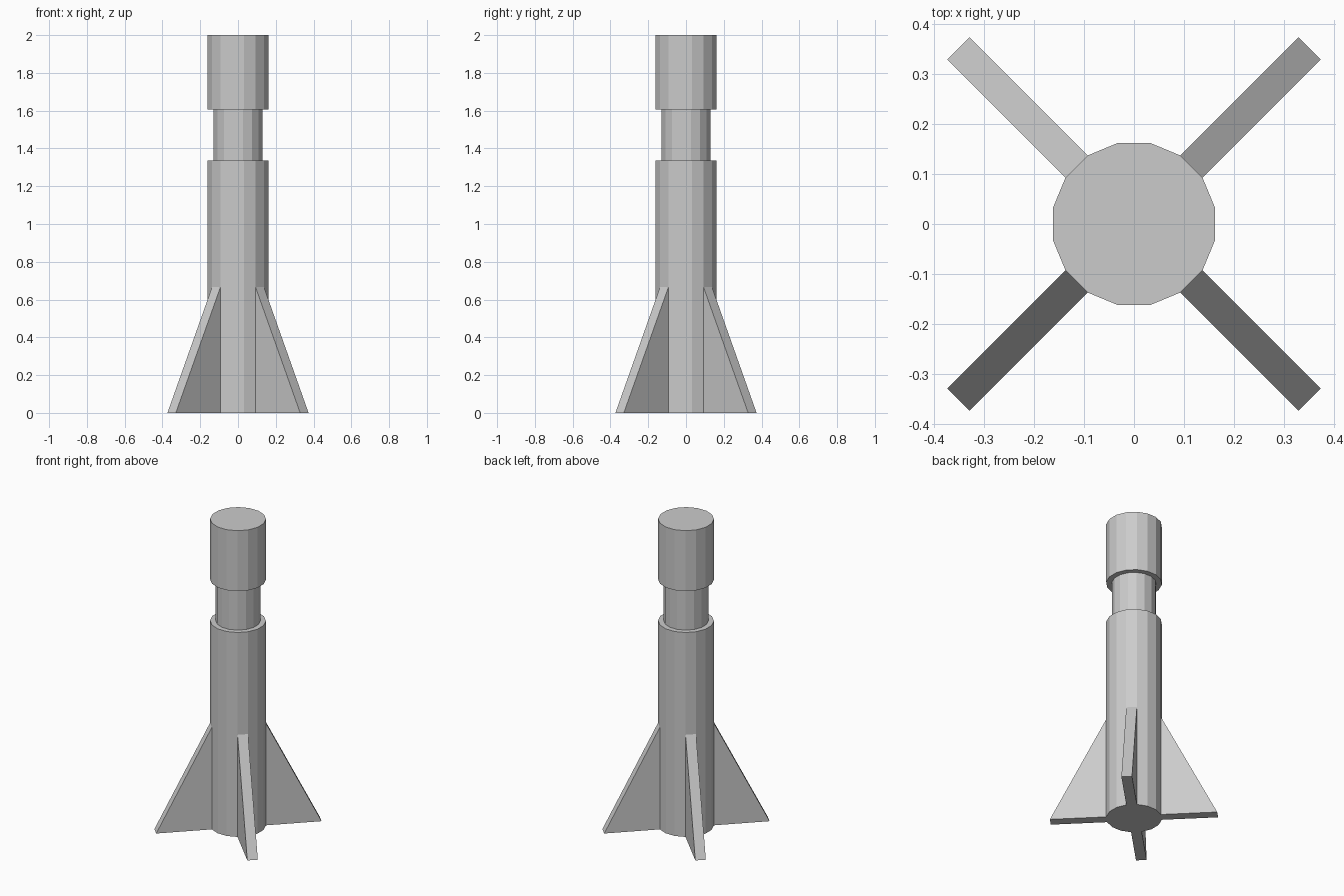
import bpy
import bmesh
from math import pi, cos
from mathutils import Matrix

cube = bpy.data.objects.get("Cube")
if cube:
    bpy.data.objects.remove(cube, do_unlink=True)

SIDES = 16
BODY_RADIUS = 0.1655
FLAT = BODY_RADIUS * cos(pi / SIDES)   # distance from the axis to a flat side

grey = bpy.data.materials.new("plain_grey")
grey.use_nodes = True
grey.diffuse_color = (0.6, 0.6, 0.6, 1)
grey.node_tree.nodes["Principled BSDF"].inputs["Base Color"].default_value = (0.6, 0.6, 0.6, 1)


def finish(name, bm):
    bmesh.ops.recalc_face_normals(bm, faces=bm.faces)
    mesh = bpy.data.meshes.new(name)
    bm.to_mesh(mesh)
    bm.free()
    mesh.materials.append(grey)
    obj = bpy.data.objects.new(name, mesh)
    bpy.context.collection.objects.link(obj)
    return obj


def column(name, radius, bottom, top):
    """Upright prism turned so that flat sides face the axes and diagonals."""
    bm = bmesh.new()
    place = Matrix.Translation((0, 0, (bottom + top) / 2)) @ Matrix.Rotation(pi / SIDES, 4, "Z")
    bmesh.ops.create_cone(bm, cap_ends=True, segments=SIDES, radius1=radius,
                          radius2=radius, depth=top - bottom, matrix=place)
    return finish(name, bm)


def fin(name, angle):
    """Triangular plate as wide as one flat side of the body."""
    bm = bmesh.new()
    half = 0.0315
    profile = [(FLAT, 0), (0.497, 0), (FLAT, 0.667)]
    face = bm.faces.new([bm.verts.new((r, -half, z)) for r, z in profile])
    extruded = bmesh.ops.extrude_face_region(bm, geom=[face])
    verts = [v for v in extruded["geom"] if isinstance(v, bmesh.types.BMVert)]
    bmesh.ops.translate(bm, verts=verts, vec=(0, 2 * half, 0))
    bmesh.ops.rotate(bm, verts=bm.verts, matrix=Matrix.Rotation(angle, 3, "Z"))
    return finish(name, bm)


# Stacked body sections
column("body", BODY_RADIUS, 0, 1.335)
column("neck", 0.132, 1.335, 1.605)
column("head", BODY_RADIUS, 1.605, 2)

# Four fins on the diagonals
for i, side in enumerate(("back_left", "back_right", "front_right", "front_left")):
    fin(side + "_fin", pi / 4 + i * pi / 2)
